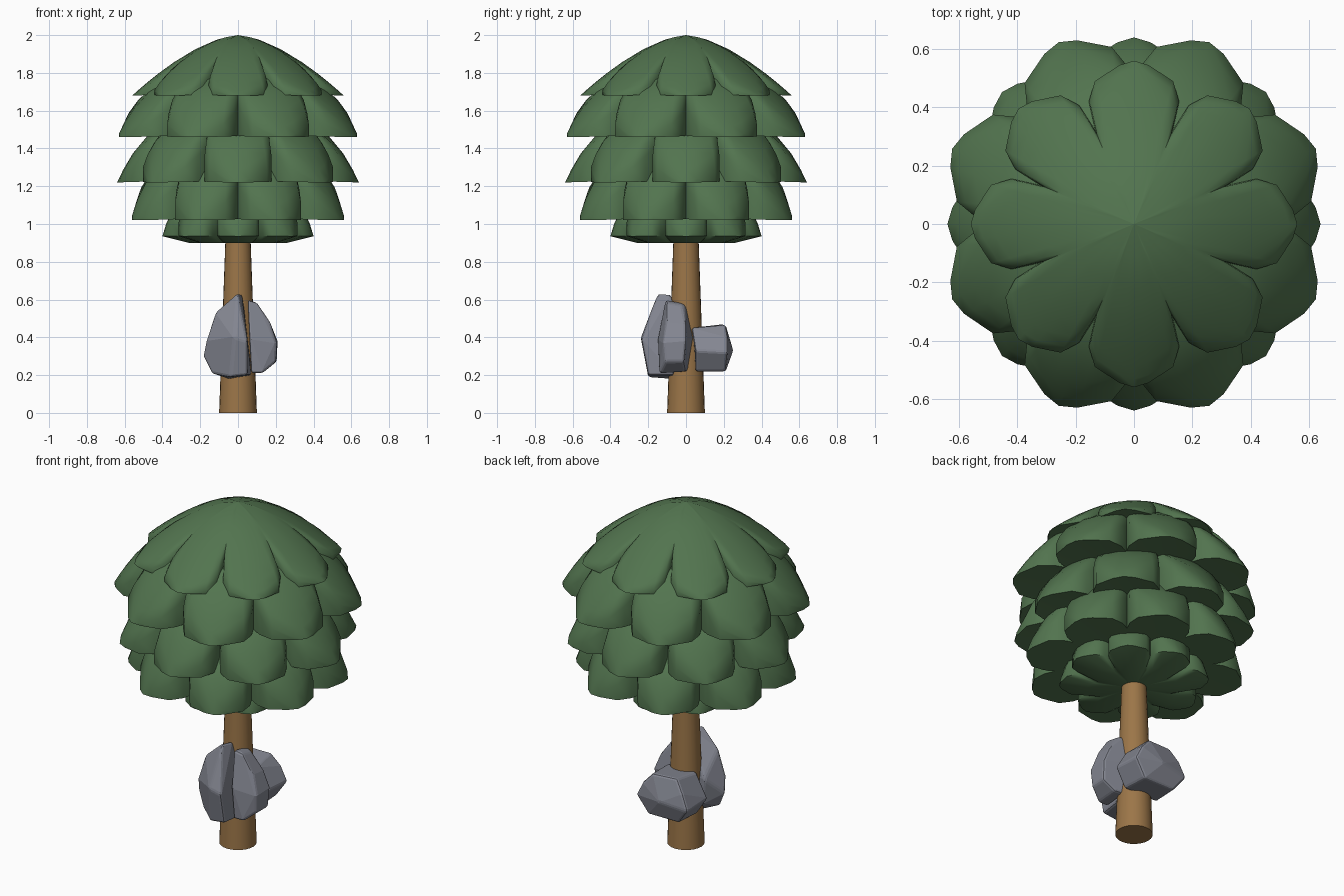
import bpy, bmesh, math
from mathutils import Vector

if "Cube" in bpy.data.objects:
    bpy.data.objects.remove(bpy.data.objects["Cube"])


def material(name, rgb):
    m = bpy.data.materials.new(name)
    m.diffuse_color = (*rgb, 1)
    m.use_nodes = True
    m.node_tree.nodes["Principled BSDF"].inputs["Base Color"].default_value = m.diffuse_color
    return m


GREEN = material("leaf_green", (0.085, 0.175, 0.078))
BROWN = material("bark_brown", (0.33, 0.18, 0.065))
GREY = material("stone_grey", (0.23, 0.24, 0.285))


def finish(bm, name, mat, smooth=None):
    bmesh.ops.recalc_face_normals(bm, faces=bm.faces)
    me = bpy.data.meshes.new(name)
    bm.to_mesh(me)
    bm.free()
    ob = bpy.data.objects.new(name, me)
    bpy.context.collection.objects.link(ob)
    me.materials.append(mat)
    if smooth:
        bpy.ops.object.select_all(action='DESELECT')
        bpy.context.view_layer.objects.active = ob
        ob.select_set(True)
        bpy.ops.object.shade_smooth_by_angle(angle=math.radians(smooth))
    return ob


# Trunk: tapered cylinder running up into the foliage
bm = bmesh.new()
bmesh.ops.create_cone(bm, cap_ends=True, segments=24, radius1=0.1, radius2=0.06, depth=1.1)
bmesh.ops.translate(bm, verts=bm.verts, vec=(0, 0, 0.55))
finish(bm, "trunk", BROWN, 40)

# Half outline of one leaf lobe: (fraction of half-angle, fraction of radius)
LOBE = [(0, 1), (0.235, 0.977), (0.68, 0.907), (0.9, 0.8)]
# Rings from apex to rim: (fraction of rim radius, fraction of the wall drop)
RINGS = [(0.2, 0), (0.4, 0), (0.6, 0), (0.75, 0.01), (0.87, 0.05), (0.95, 0.13), (1, 0.35), (1, 1)]


def leaf_layer(name, zb, h, p, R, notch, turned, zc):
    """Dome z = zb + h(1-(r/R)^p), cut to a lobed outline, closed underneath."""
    half = math.pi / 8
    outline = []
    for k in range(8):
        mid = half * (2 * k + (1 if turned else 0))
        side = [(-a, r) for a, r in LOBE[:0:-1]] + LOBE + [(1, notch)]
        outline += [(mid + a * half, r * R) for a, r in side]
    bm = bmesh.new()
    loops = []
    for u, d in RINGS:
        loop = []
        for ang, rim in outline:
            base = zb + 0.07 * h * (1 - rim / R)
            wall = h * (1 - (rim / R) ** p) - (base - zb)
            z = zb + h * (1 - (u * rim / R) ** p) - d * wall
            loop.append(bm.verts.new((u * rim * math.cos(ang), u * rim * math.sin(ang), z)))
        loops.append(loop)
    # underside ring, slightly lower on the bottom layer
    loops.append([bm.verts.new((v.co.x * 0.65, v.co.y * 0.65, zc)) for v in loops[-1]])
    n = len(outline)
    top = bm.verts.new((0, 0, zb + h))
    bot = bm.verts.new((0, 0, zc))
    for i in range(n):
        j = (i + 1) % n
        bm.faces.new((top, loops[0][i], loops[0][j]))
        bm.faces.new((bot, loops[-1][j], loops[-1][i]))
        for a, b in zip(loops, loops[1:]):
            bm.faces.new((a[i], b[i], b[j], a[j]))
    bmesh.ops.remove_doubles(bm, verts=bm.verts, dist=0.0005)
    finish(bm, name, GREEN, 50)


# Foliage: five overlapping lobed tiers, alternately turned
leaf_layer("foliage_tier_1", 1.68, 0.32, 1.6, 0.56, 0.62, False, 1.69)
leaf_layer("foliage_tier_2", 1.46, 0.37, 3.3, 0.675, 0.70, True, 1.48)
leaf_layer("foliage_tier_3", 1.22, 0.36, 4.0, 0.64, 0.70, False, 1.24)
leaf_layer("foliage_tier_4", 1.02, 0.34, 5.5, 0.60, 0.70, True, 1.03)
leaf_layer("foliage_tier_5", 0.935, 0.20, 8.0, 0.40, 0.72, False, 0.90)


def rock(name, pts):
    bm = bmesh.new()
    for c in pts:
        bm.verts.new(Vector(c))
    res = bmesh.ops.convex_hull(bm, input=bm.verts)
    loose = [v for v in bm.verts if not v.link_faces]
    bmesh.ops.delete(bm, geom=loose, context='VERTS')
    bmesh.ops.dissolve_limit(bm, angle_limit=math.radians(9), verts=bm.verts, edges=bm.edges)
    ob = finish(bm, name, GREY)
    mod = ob.modifiers.new("soft_edges", 'BEVEL')
    mod.width = 0.012
    mod.segments = 2
    mod.limit_method = 'ANGLE'
    mod.angle_limit = math.radians(25)


# Stones clustered around the trunk
rock("front_stone", [
    (0, -.15, .635), (0.02, -.08, .63), (-.02, -.24, .40), (-.04, -.2, .19), (.05, -.2, .2),
    (.05, -.235, .38), (-.12, -.13, .53), (-.17, -.13, .38), (-.185, -.1, .3), (-.14, -.12, .21),
    (-.05, -.07, .18), (.07, -.06, .2), (.06, -.03, .4), (-.12, 0, .4), (-.1, 0, .25)])
rock("side_stone", [
    (.05, -.11, .6), (.06, 0, .58), (.1, -.1, .585), (.1, -.02, .57), (.17, -.1, .48), (.17, 0, .47),
    (.205, -.12, .37), (.21, 0, .38), (.2, -.11, .27), (.205, -.01, .27), (.13, -.14, .21),
    (.13, 0, .22), (.07, -.14, .21), (.07, .01, .22), (.06, .04, .4), (.06, -.15, .4)])
rock("back_stone", [
    (-.09, .03, .45), (.09, .03, .45), (-.08, .2, .47), (.07, .21, .465), (-.13, .22, .4),
    (.13, .22, .4), (-.17, .04, .32), (.17, .05, .33), (-.17, .23, .31), (.17, .22, .32),
    (0, .25, .33), (-.11, .05, .22), (.11, .05, .22), (-.1, .21, .22), (.1, .21, .22)])
